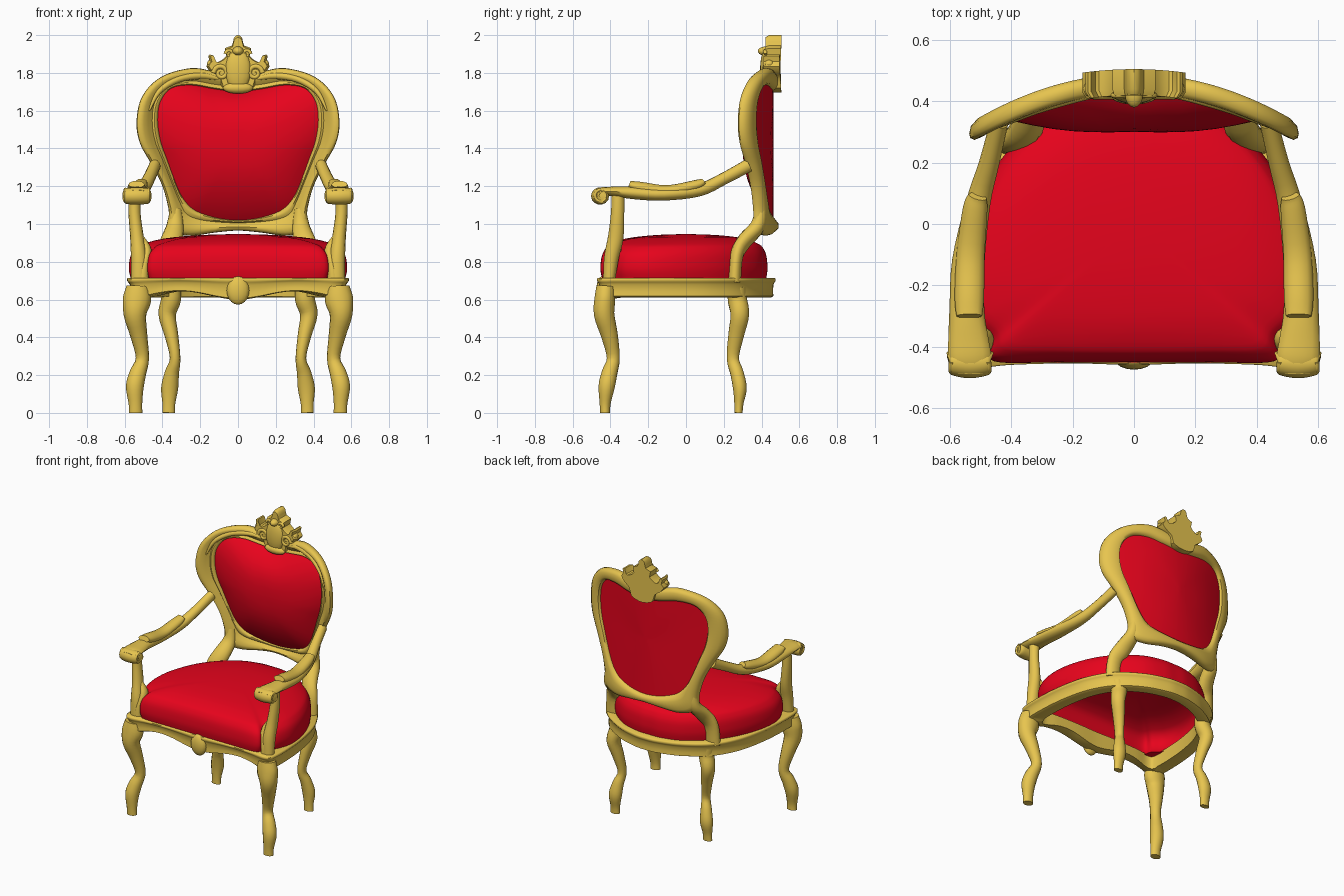
import bpy, bmesh, math
from mathutils import Vector

default_cube = bpy.data.objects.get("Cube")
if default_cube:
    bpy.data.objects.remove(default_cube, do_unlink=True)

def make_material(name, colour):
    material = bpy.data.materials.new(name)
    material.use_nodes = True
    material.diffuse_color = (*colour, 1)
    material.node_tree.nodes["Principled BSDF"].inputs["Base Color"].default_value = (*colour, 1)
    return material

gold = make_material("gold paint", (.82, .57, .08))
red = make_material("red fabric", (.82, .001, .012))

def spline(points, steps=4, closed=False):
    """Smooth curve through points of any dimension."""
    count = len(points)
    pick = (lambda i: points[i % count]) if closed else (lambda i: points[min(max(i, 0), count - 1)])
    result = []
    for i in range(count if closed else count - 1):
        for step in range(steps):
            t = step / steps
            result.append([
                b + .5 * t * (c - a + t * (2 * a - 5 * b + 4 * c - d + t * (3 * (b - c) + d - a)))
                for a, b, c, d in zip(pick(i - 1), pick(i), pick(i + 1), pick(i + 2))])
    return result if closed else result + [list(points[-1])]

def symmetric(half):
    """Closed outline from a half outline; even entries are sideways positions."""
    return half + [tuple(v if i % 2 else -v for i, v in enumerate(p)) for p in reversed(half[1:-1])]

def soft_ring(outline, middle, radii, t):
    """Shrink an outline towards its middle, turning it into an ellipse on the way."""
    ring = []
    for p in outline:
        x, h = p[0], p[1] - middle
        angle = math.atan2(h / radii[1], x / radii[0])
        blend = min(1, 1.3 * (1 - min(t, 1)))
        ring.append((t * (x + blend * (radii[0] * math.cos(angle) - x)),
                     middle + t * (h + blend * (radii[1] * math.sin(angle) - h))))
    return ring

def finish(name, bm, material, angle=50):
    bmesh.ops.recalc_face_normals(bm, faces=bm.faces)
    mesh = bpy.data.meshes.new(name)
    bm.to_mesh(mesh)
    bm.free()
    mesh.materials.append(material)
    obj = bpy.data.objects.new(name, mesh)
    bpy.context.collection.objects.link(obj)
    bpy.ops.object.select_all(action="DESELECT")
    obj.select_set(True)
    bpy.context.view_layer.objects.active = obj
    bpy.ops.object.shade_smooth_by_angle(angle=math.radians(angle))

def loft(name, rings, material, loop=False, angle=50):
    """Skin closed rings; either loop back to the first ring or cap both ends."""
    bm = bmesh.new()
    rows = [[bm.verts.new(p) for p in ring] for ring in rings]
    n = len(rows[0])
    for lower, upper in list(zip(rows, rows[1:])) + ([(rows[-1], rows[0])] if loop else []):
        for i in range(n):
            j = (i + 1) % n
            bm.faces.new((lower[i], lower[j], upper[j], upper[i]))
    if not loop:
        bm.faces.new(rows[0])
        bm.faces.new(rows[-1])
    finish(name, bm, material, angle)

def sweep(name, stations, reference, side=1, sides=14):
    """Tube through (x, y, z, half width, half depth) stations."""
    path = spline(stations)
    rings = []
    for i, (x, y, z, a, b) in enumerate(path):
        ahead = Vector(path[min(i + 1, len(path) - 1)][:3])
        tangent = (ahead - Vector(path[max(i - 1, 0)][:3])).normalized()
        u = tangent.cross(Vector(reference)).normalized()
        v = tangent.cross(u)
        turns = [math.tau * k / sides for k in range(sides)]
        ring = [Vector((x, y, z)) + u * a * math.cos(k) + v * b * math.sin(k) for k in turns]
        rings.append([(p.x * side, p.y, p.z) for p in ring])
    loft(name, rings, gold)

def ball(name, centre, size):
    bm = bmesh.new()
    bmesh.ops.create_uvsphere(bm, u_segments=16, v_segments=10, radius=1)
    for v in bm.verts:
        v.co = Vector([c + s * q for c, s, q in zip(centre, size, v.co)])
    finish(name, bm, gold)

def curl(name, centre, radius, thick, turns, side, plane):
    """Tapered spiral scroll, lying in the side plane or the front plane."""
    stations = []
    for i in range(14):
        r, angle = radius * (1 - .75 * i / 13), turns * math.tau * i / 13
        p, q = r * math.cos(angle), r * math.sin(angle)
        offset = (0, -q, p) if plane == "side" else (p, 0, q)
        stations.append([c + o for c, o in zip(centre, offset)] + [thick * (1 - .03 * i)] * 2)
    sweep(name, stations, (1, 0, 0) if plane == "side" else (0, 1, 0), side, 8)

# Seat rail: moulded ring with a wavy front apron
rail_half = [(0, -.455), (.2, -.45), (.4, -.455), (.53, -.465), (.575, -.42), (.58, -.25),
             (.56, -.05), (.51, .14), (.41, .3), (.25, .41), (.1, .46), (0, .47)]
rail = spline(symmetric(rail_half), 6, True)
rail_rings = []
for scale, height in [(.83, .05), (.96, 0), (.985, .06), (.98, .3), (.985, .65), (1, .78),
                      (1.01, .84), (1.01, .95), (1, 1), (.83, 1)]:
    lows = [.622 - .022 * math.cos(10 * x) if y < -.4 else .612 for x, y in rail]
    rail_rings.append([(x * scale, y * scale, low + (.715 - low) * height)
                       for (x, y), low in zip(rail, lows)])
loft("seat_rail", rail_rings, gold, loop=True)
ball("apron_shell", (0, -.445, .648), (.06, .03, .075))

# Seat cushion: hollow dome, notched around the arm supports
cushion_half = [(0, -.45), (.25, -.45), (.455, -.447), (.485, -.385), (.545, -.32), (.577, -.2),
                (.555, -.04), (.485, .13), (.385, .265), (.24, .38), (.1, .425), (0, .43)]
cushion = spline(symmetric(cushion_half), 6, True)
lining = [(.1, .926), (.4, .92), (.7, .9), (.88, .868), (.94, .83), (.95, .76), (.9, .705)]
cover = [(.98, .7), (1, .75), (1, .79), (.985, .835), (.95, .868), (.89, .893), (.7, .923),
         (.4, .94), (.1, .946)]
loft("seat_cushion", [[(x, y, z) for x, y in soft_ring(cushion, 0, (.56, .46), s)]
                      for s, z in lining + spline(cover, 3)], red)

# Back frame: paired inner and outer outlines (x, z, x, z), bowed backwards
back_half = [(0, 1.7, 0, 1.8), (.125, 1.715, .13, 1.81), (.246, 1.735, .25, 1.825),
             (.35, 1.72, .405, 1.78), (.41, 1.65, .505, 1.68), (.425, 1.55, .537, 1.55),
             (.41, 1.44, .52, 1.43), (.375, 1.34, .455, 1.31), (.325, 1.205, .4, 1.2),
             (.29, 1.135, .368, 1.08), (.246, 1.085, .355, .97), (.19, 1.055, .26, .938),
             (.1, 1.03, .12, .955), (0, 1.02, 0, .965)]
back = spline(symmetric(back_half), 5, True)

def bow(x):
    return .49 - .56 * x * x

frame_rings = []
for t, depth in [(0, .03), (0, .045), (.06, .056), (.16, .056), (.26, .045), (.45, .058), (.65, .068),
                 (.85, .064), (.97, .05), (1, .032), (.95, .012), (.75, 0), (.3, 0), (.1, .01)]:
    band = [(a + (c - a) * t, b + (d - b) * t) for a, b, c, d in back]
    frame_rings.append([(x, bow(x) - depth, z) for x, z in band])
loft("back_frame", frame_rings, gold, loop=True)

# Back upholstery: pillow front, plain bowed rear
panel_rings = []
for t, pillow in [(s, 0) for s in (.05, .4, .75, 1.02)] + [
        (s, .145) for s in (1.02, .97, .9, .8, .65, .5, .35, .2, .05)]:
    puff = .045 + pillow * (1 - t ** 2.5) if pillow else .028
    panel_rings.append([(x, bow(x) - puff, z)
                        for x, z in soft_ring(back, 1.42, (.4, .36), t)])
loft("back_upholstery", panel_rings, red)

# Crest: cut-out plate with carved relief
crest_half = [(0, 2), (.022, 1.985), (.032, 1.945), (.07, 1.93), (.062, 1.89), (.1, 1.86),
              (.125, 1.86), (.14, 1.895), (.158, 1.89), (.15, 1.86), (.168, 1.835), (.14, 1.8),
              (.1, 1.77), (.085, 1.72), (.04, 1.7), (0, 1.695)]
crest = spline(symmetric(crest_half), 2, True)
loft("crest_plate", [[(x * s, y - .4 * x * x, 1.85 + (z - 1.85) * s) for x, z in crest]
                     for s, y in ((1, .505), (1, .44), (.92, .42))], gold, angle=35)
ball("crest_shell", (0, .422, 1.815), (.07, .03, .11))
ball("crest_bud", (0, .425, 1.915), (.03, .045, .025))
ball("crest_tail", (0, .42, 1.72), (.08, .03, .03))

down, across = (0, 1, 0), (0, 0, 1)
for side, label in ((1, "left_"), (-1, "right_")):
    curl(label + "crest_scroll", (.09, .42, 1.8), .04, .015, 1.3, side, "front")
    curl(label + "crest_curl", (.045, .42, 1.9), .022, .01, 1.2, side, "front")
    ball(label + "crest_bead", (.145 * side, .44, 1.845), (.02, .025, .025))

    # Leaf carving on the shoulders of the back frame
    leaf = [(.1, 1.77, .01), (.2, 1.785, .018), (.32, 1.765, .018), (.42, 1.7, .014), (.47, 1.6, .005)]
    sweep(label + "shoulder_leaf", [(x, bow(x) - .057, z, r, r) for x, z, r in leaf], down, side)

    # Back post joining the frame to the seat rail
    sweep(label + "back_post", [(.33, .395, 1.08, .03, .03), (.333, .38, .99, .046, .04),
                                (.352, .31, .91, .058, .04), (.385, .268, .83, .055, .035),
                                (.395, .257, .69, .055, .035)], down, side)

    # Cabriole legs
    sweep(label + "front_leg", [(.53, -.425, .67, .06, .05), (.535, -.43, .6, .075, .056),
                                (.545, -.433, .52, .06, .055), (.525, -.405, .41, .045, .045),
                                (.506, -.385, .29, .035, .035), (.53, -.405, .21, .044, .042),
                                (.546, -.42, .14, .047, .044), (.543, -.428, .05, .036, .03),
                                (.542, -.428, 0, .036, .027)], down, side)
    sweep(label + "back_leg", [(.36, .27, .67, .055, .05), (.355, .272, .6, .053, .052),
                               (.375, .285, .52, .046, .05), (.352, .265, .41, .036, .042),
                               (.333, .248, .29, .028, .033), (.35, .27, .21, .038, .036),
                               (.362, .285, .13, .045, .037), (.366, .28, .05, .034, .025),
                               (.367, .278, 0, .033, .022)], down, side)

    # Arm, raised pad and scrolled hand rest
    sweep(label + "arm", [(.44, .33, 1.31, .03, .035), (.472, .2, 1.24, .033, .032),
                          (.508, .07, 1.18, .04, .034), (.54, -.12, 1.157, .053, .034),
                          (.545, -.28, 1.165, .057, .034), (.54, -.38, 1.172, .066, .026),
                          (.535, -.44, 1.172, .07, .024), (.535, -.482, 1.16, .06, .022)], across, side)
    sweep(label + "arm_pad", [(.51, .09, 1.225, .03, .018), (.518, .05, 1.205, .04, .028),
                              (.533, -.1, 1.176, .046, .03), (.537, -.24, 1.192, .048, .032),
                              (.537, -.3, 1.21, .042, .02)], across, side)
    sweep(label + "hand_scroll", [(.468, -.45, 1.148, .03, .03), (.477, -.45, 1.148, .042, .042),
                                  (.535, -.455, 1.148, .048, .046), (.593, -.45, 1.148, .042, .042),
                                  (.602, -.45, 1.148, .03, .03)], across, side)
    for x in (.474, .596):
        curl(label + "scroll_volute", (x, -.45, 1.148), .036, .009, 1.6, side, "side")

    # Arm support with a carved leaf at its foot
    sweep(label + "arm_support", [(.545, -.36, 1.17, .035, .035), (.548, -.362, 1.06, .032, .036),
                                  (.535, -.372, .93, .036, .042), (.525, -.395, .82, .042, .04),
                                  (.522, -.408, .69, .044, .032)], down, side)
    sweep(label + "support_leaf", [(.51, -.37, .93, .012, .015), (.482, -.375, .86, .025, .035),
                                   (.497, -.4, .78, .026, .034), (.505, -.41, .7, .03, .03)],
          down, side)
